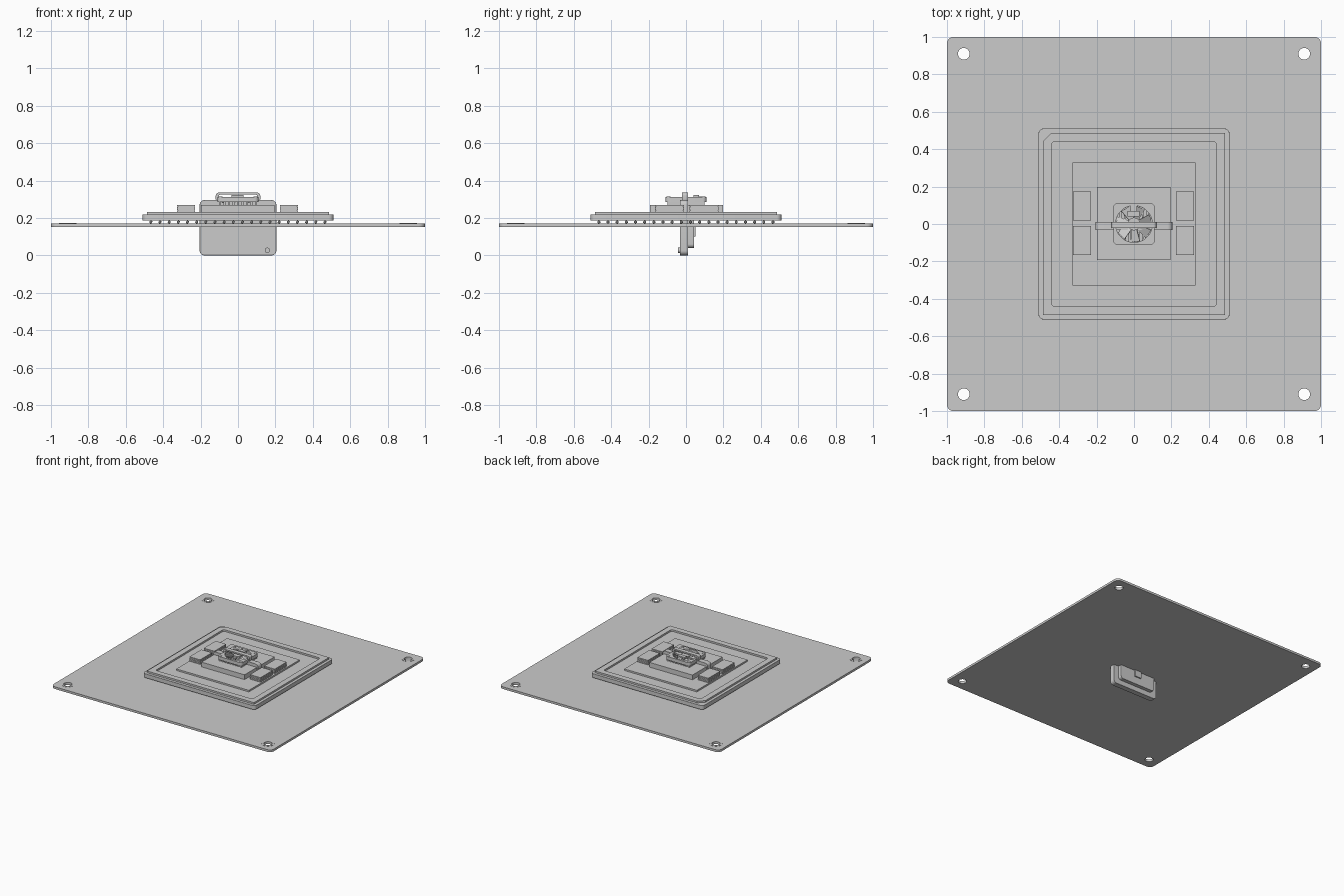
import bpy, bmesh
from math import pi, cos, sin, radians

if "Cube" in bpy.data.objects:
    bpy.data.objects.remove(bpy.data.objects["Cube"])


def rounded(w, h, r, cx=0, cy=0, n=6):
    pts = []
    for k, (sx, sy) in enumerate([(1, 1), (-1, 1), (-1, -1), (1, -1)]):
        for i in range(n + 1):
            a = pi / 2 * (k + i / n)
            pts.append((cx + sx * (w / 2 - r) + r * cos(a), cy + sy * (h / 2 - r) + r * sin(a)))
    return pts


def circle(r, cx=0, cy=0, n=32):
    return [(cx + r * cos(2 * pi * i / n), cy + r * sin(2 * pi * i / n)) for i in range(n)]


def prism(name, loops, lo, hi, upright=False, bevel=0):
    """Extrude outlines (first outer, rest holes) along z, or along y when upright."""
    cu = bpy.data.curves.new(name, 'CURVE')
    cu.dimensions, cu.fill_mode, cu.extrude = '2D', 'BOTH', (hi - lo) / 2
    for pts in loops:
        s = cu.splines.new('POLY')
        s.points.add(len(pts) - 1)
        for p, (x, y) in zip(s.points, pts):
            p.co = (x, y, 0, 1)
        s.use_cyclic_u = True
    ob = bpy.data.objects.new(name, cu)
    bpy.context.collection.objects.link(ob)
    mid = (lo + hi) / 2
    ob.location = (0, mid, 0) if upright else (0, 0, mid)
    if upright:
        ob.rotation_euler.x = pi / 2
    bpy.ops.object.select_all(action='DESELECT')
    bpy.context.view_layer.objects.active = ob
    ob.select_set(True)
    bpy.ops.object.convert(target='MESH')
    ob = bpy.context.object
    bm = bmesh.new()
    bm.from_mesh(ob.data)
    bmesh.ops.remove_doubles(bm, verts=bm.verts, dist=1e-5)
    bmesh.ops.recalc_face_normals(bm, faces=bm.faces)
    bm.to_mesh(ob.data)
    bm.free()
    if bevel:
        m = ob.modifiers.new('Bevel', 'BEVEL')
        m.width, m.segments, m.limit_method, m.angle_limit = bevel, 2, 'ANGLE', radians(50)
    bpy.ops.object.shade_smooth_by_angle(angle=radians(30))
    return ob


def box(name, x0, x1, y0, y1, z0, z1):
    return prism(name, [[(x0, y0), (x1, y0), (x1, y1), (x0, y1)]], z0, z1)


# Base board with four mounting holes and raised pads
corners = [(sx * .91, sy * .91) for sx in (-1, 1) for sy in (-1, 1)]
prism('base_board', [rounded(2, 2, .035)] + [circle(.031, x, y) for x, y in corners], .152, .17)
for x, y in corners:
    prism('mounting_pad', [circle(.047, x, y), circle(.031, x, y)], .169, .172)

# Solder ball grid
bm = bmesh.new()
for i in range(20):
    for j in range(20):
        res = bmesh.ops.create_icosphere(bm, subdivisions=1, radius=.009)
        bmesh.ops.translate(bm, verts=res['verts'], vec=(-.466 + i * .049, -.466 + j * .049, .178))
me = bpy.data.meshes.new('solder_balls')
bm.to_mesh(me)
bm.free()
bpy.context.collection.objects.link(bpy.data.objects.new('solder_balls', me))

# Package substrate, stiffener frame with one cut corner, interposer and main die
prism('package_substrate', [rounded(1.02, 1.02, .025)], .185, .218, bevel=.004)
s, c = .487, .045
frame = [(s, -s), (s, s), (-s + c, s), (-s, s - c), (-s, -s)]
prism('stiffener_frame', [frame, rounded(.88, .88, .015)], .217, .232)
box('interposer', -.33, .33, -.33, .33, .217, .231)
box('main_die', -.197, .195, -.193, .197, .23, .27)

# Memory stacks: thin layers with recessed gaps
for x in (-.277, .272):
    for y in (-.088, .097):
        box('memory_core', x - .044, x + .044, y - .073, y + .073, .23, .267)
        for k in range(4):
            z = .232 + k * .0098
            box('memory_layer', x - .048, x + .048, y - .077, y + .077, z, z + .008)

# Upright module through the board
prism('upright_module', [rounded(.41, .295, .025, 0, .1475)], -.032, .012, True, bevel=.005)
prism('rear_housing', [rounded(.32, .2, .02, 0, .14)], .01, .042, True, bevel=.004)
prism('rear_latch', [rounded(.06, .06, .005, 0, .13)], .04, .052, True)
for x in (-.165, -.138, -.111):
    prism('indicator', [circle(.009, x, .027, 16)], -.038, -.03, True)
prism('button', [circle(.014, .157, .027, 24)], -.044, -.03, True)

# Carry handle on top
prism('handle', [rounded(.238, .05, .015, 0, .31), rounded(.205, .022, .008, 0, .313)],
      -.022, .012, True)

# Cooling fan: fin row, frame, hub, blades, screws and connector
for i in range(9):
    x = -.096 + i * .024
    box('cooling_fin', x - .006, x + .006, -.1, .1, .268, .286)
prism('fan_frame', [rounded(.22, .22, .02), circle(.098, n=48)], .284, .312)
prism('fan_hub', [circle(.034)], .27, .311)
for i in range(7):
    bm = bmesh.new()
    vs = [bm.verts.new(p) for p in [(.03, -.014, .288), (.094, -.026, .287),
                                    (.094, .024, .307), (.03, .012, .307)]]
    bm.faces.new(vs)
    me = bpy.data.meshes.new('fan_blade')
    bm.to_mesh(me)
    bm.free()
    ob = bpy.data.objects.new('fan_blade', me)
    ob.rotation_euler.z = 2 * pi * i / 7 + .3
    bpy.context.collection.objects.link(ob)
    ob.modifiers.new('Thickness', 'SOLIDIFY').thickness = .004
for x in (-.093, .093):
    for y in (-.093, .093):
        prism('fan_screw', [circle(.01, x, y, 16)], .311, .315)
box('fan_connector', -.035, .03, .04, .07, .305, .323)
box('fan_connector_lead', -.02, .015, .07, .1, .305, .314)
